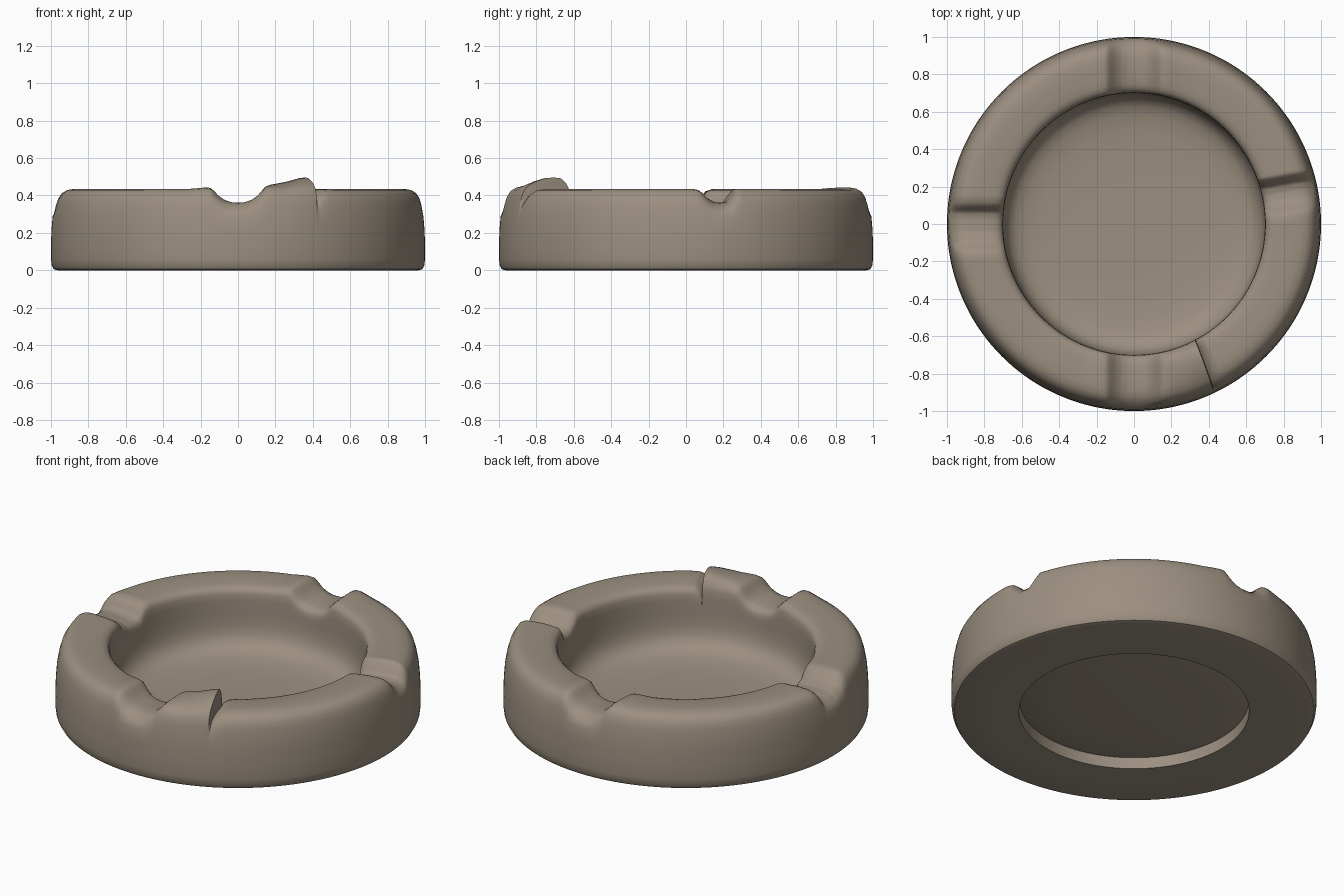
import bpy, bmesh, math

if "Cube" in bpy.data.objects:
    bpy.data.objects.remove(bpy.data.objects["Cube"])

# One matte clay colour
clay = bpy.data.materials.new("warm_grey_clay")
clay.diffuse_color = (0.33, 0.275, 0.215, 1)
clay.use_nodes = True
clay.node_tree.nodes["Principled BSDF"].inputs["Base Color"].default_value = clay.diffuse_color


def lerp_keys(keys, t):
    """Linear interpolation through (position, value) keys, zero outside."""
    for (a, va), (b, vb) in zip(keys, keys[1:]):
        if a <= t <= b:
            return va + (vb - va) * (t - a) / (b - a)
    return 0.0


def smoothstep(a, b, t):
    t = min(1, max(0, (t - a) / (b - a)))
    return t * t * (3 - 2 * t)


# Cross-section (radius, height): recess under the base, outer wall, rim, bowl
PROFILE = [(0.3, 0.038), (0.45, 0.042), (0.55, 0.05), (0.628, 0.068),
           (0.63, 0.0), (0.8, 0.0), (0.965, 0.0),
           (0.985, 0.006), (0.996, 0.025), (1.0, 0.06), (1.0, 0.14),
           (0.997, 0.22), (0.991, 0.29), (0.980, 0.35), (0.970, 0.385),
           (0.952, 0.413), (0.925, 0.429), (0.89, 0.435), (0.84, 0.435),
           (0.79, 0.432), (0.75, 0.429), (0.725, 0.422), (0.71, 0.408),
           (0.703, 0.39), (0.70, 0.35), (0.70, 0.28), (0.697, 0.21),
           (0.687, 0.155), (0.665, 0.112), (0.63, 0.085), (0.58, 0.069),
           (0.50, 0.057), (0.38, 0.05), (0.2, 0.047)]

# Rest notches: two rounded ones, two with a steep wall on one side
HALF = [(0, 0.073), (0.035, 0.071), (0.07, 0.06), (0.1, 0.04),
        (0.125, 0.014), (0.145, -0.005), (0.17, -0.008), (0.26, 0)]
LEFT = [(-0.18, 0), (-0.155, 0.005), (-0.13, 0.02), (-0.1, 0.05),
        (-0.04, 0.071), (0.03, 0.075), (0.065, 0.068), (0.085, 0.035),
        (0.105, 0.012), (0.14, 0)]
RIGHT = [(0.02, 0), (0.05, 0.005), (0.07, 0.02), (0.095, 0.046),
         (0.13, 0.068), (0.17, 0.075), (0.21, 0.068), (0.235, 0.03),
         (0.262, 0)]
# Ramp rising towards a sharp step, then a small crack after it (degrees)
STEP = -63.2
RAMP = [(-82, 0), (-78, 0.015), (-74, 0.03), (-66, 0.06), (STEP, 0.064)]
CRACK = [(STEP, -0.05), (-61.5, -0.02), (-59.5, -0.004), (-56, 0)]


def rim_offset(x, y, r, deg):
    if abs(x) > abs(y):
        return -lerp_keys(LEFT, y) if x < 0 else -lerp_keys(RIGHT, y - 0.17 * (x - 0.8))
    d = -lerp_keys(HALF, abs(x))
    if y < 0:
        if deg <= STEP:
            crown = smoothstep(0.68, 0.76, r) * (1 - 0.85 * smoothstep(0.80, 0.96, r))
            d += lerp_keys(RAMP, deg) * (0.3 + 0.7 * crown)
        else:
            d += lerp_keys(CRACK, deg)
    return d


# Angles round the dish, with a close pair at the step
SEG = 480
angles = [-180 + 360 * i / SEG for i in range(SEG)]
angles = [a for a in angles if abs(a - STEP) > 0.4]
angles = sorted(angles + [STEP, STEP + 0.25])

bm = bmesh.new()
columns = []
for deg in angles:
    col = []
    for r, z in PROFILE:
        # The step leans slightly away from the radial direction
        lean = -8 * (r - 0.82) * max(0, 1 - abs(deg - STEP) / 12) if r > 0.69 else 0
        a = math.radians(deg + lean)
        x, y = r * math.cos(a), r * math.sin(a)
        w = smoothstep(0.28 if r > 0.85 else 0.2, 0.42, z)
        col.append(bm.verts.new((x, y, z + w * rim_offset(x, y, r, deg))))
    columns.append(col)

for c0, c1 in zip(columns, columns[1:] + columns[:1]):
    for j in range(len(PROFILE) - 1):
        bm.faces.new((c0[j], c1[j], c1[j + 1], c0[j + 1]))

# Close the recess ceiling and the bowl floor
for j, z in ((0, 0.036), (-1, 0.046)):
    centre = bm.verts.new((0, 0, z))
    for c0, c1 in zip(columns, columns[1:] + columns[:1]):
        bm.faces.new((c0[j], c1[j], centre))

bmesh.ops.recalc_face_normals(bm, faces=bm.faces)
mesh = bpy.data.meshes.new("round_dish")
bm.to_mesh(mesh)
bm.free()
mesh.materials.append(clay)
dish = bpy.data.objects.new("round_dish", mesh)
bpy.context.collection.objects.link(dish)
bpy.context.view_layer.objects.active = dish
dish.select_set(True)
bpy.ops.object.shade_smooth_by_angle(angle=math.radians(40))
